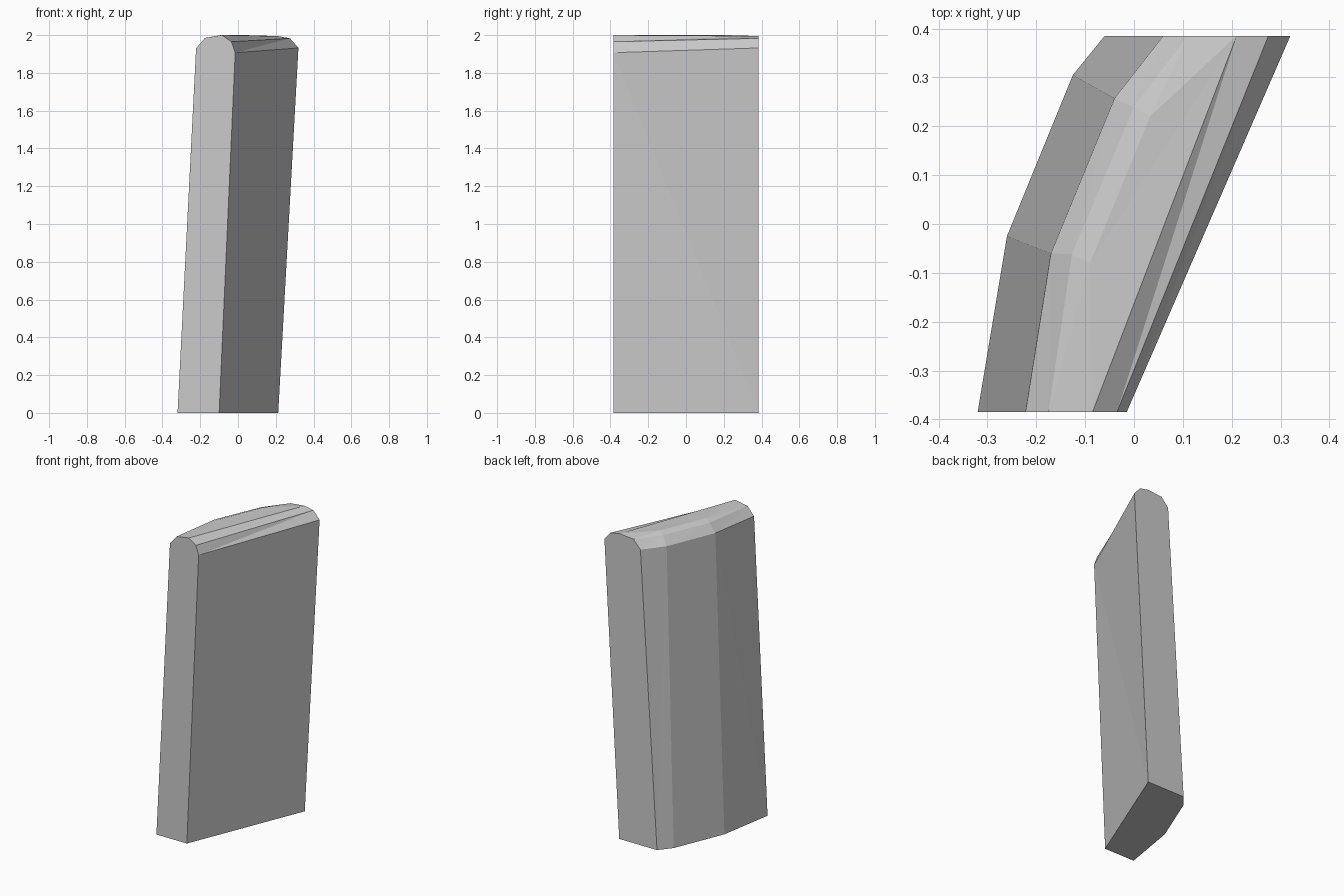
import bpy, bmesh

if "Cube" in bpy.data.objects:
    bpy.data.objects.remove(bpy.data.objects["Cube"])

bm = bmesh.new()
V = lambda *p: bm.verts.new(p)

# Cross-sections of the curved left side, front to back: base, wall top, bevel, crown
stations = [[V(*p) for p in s] for s in (
    [(-.32, -.385, 0), (-.222, -.385, 1.93), (-.175, -.385, 1.985), (-.085, -.385, 2)],
    [(-.26, -.025, 0), (-.17, -.06, 1.93), (-.127, -.062, 1.985), (-.09, -.08, 2)],
    [(-.125, .305, 0), (-.04, .257, 1.93), (0, .24, 1.985), (.033, .22, 2)],
    [(-.06, .385, 0), (.06, .385, 1.93), (.11, .385, 1.985), (.21, .385, 1.995)],
)]
# Straight right side: bevel, wall top, base at each end
front = [V(-.035, -.385, 1.965), V(-.015, -.385, 1.907), V(-.10, -.385, 0)]
back = [V(.275, .385, 1.983), V(.32, .385, 1.932), V(.213, .385, 0)]

# Left wall and bevel strips
for a, b in zip(stations, stations[1:]):
    for i in range(3):
        bm.faces.new((a[i], a[i + 1], b[i + 1], b[i]))
# Crown
bm.faces.new([s[3] for s in stations])
# Right bevels and wall
f, b = [stations[0][3]] + front, [stations[3][3]] + back
for i in range(3):
    bm.faces.new((f[i], f[i + 1], b[i + 1], b[i]))
# End caps and underside
bm.faces.new(stations[0] + front)
bm.faces.new(stations[3] + back)
bm.faces.new([s[0] for s in stations] + [back[2], front[2]])

bmesh.ops.recalc_face_normals(bm, faces=bm.faces[:])
bmesh.ops.triangulate(bm, faces=bm.faces[:])
mesh = bpy.data.meshes.new("leaning_slab")
bm.to_mesh(mesh)
bm.free()
bpy.context.collection.objects.link(bpy.data.objects.new("leaning_slab", mesh))
